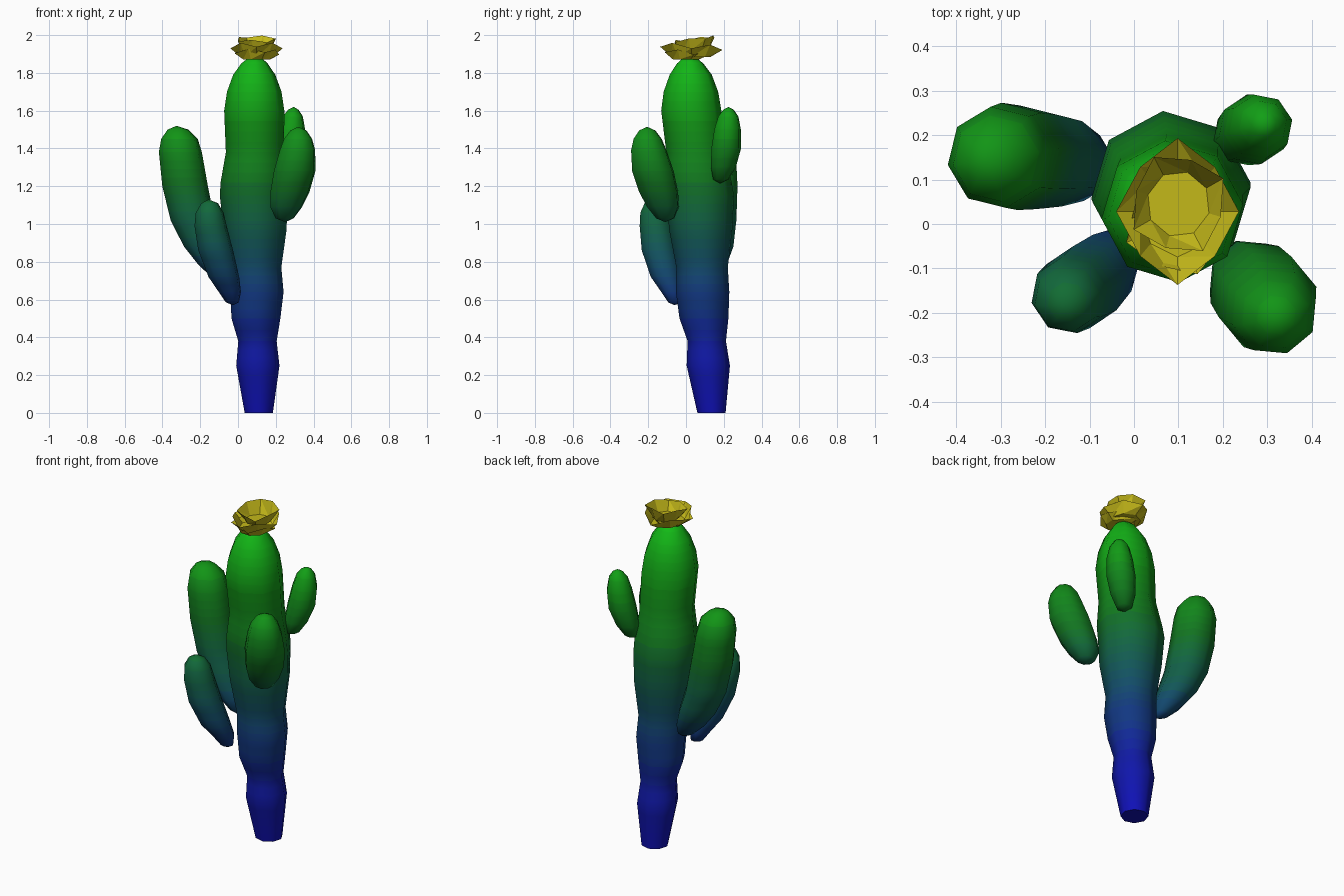
import bpy, math
from mathutils import Vector

if "Cube" in bpy.data.objects:
    bpy.data.objects.remove(bpy.data.objects["Cube"])

SIDES = 8
BANDS = 40
HEIGHT = 1.9


def material(name, rgb):
    m = bpy.data.materials.new(name)
    m.diffuse_color = (*rgb, 1)
    m.use_nodes = True
    m.node_tree.nodes["Principled BSDF"].inputs["Base Color"].default_value = m.diffuse_color
    return m


# Height gradient: blue foot, teal waist, green crown
STOPS = [(0.0, (0.005, 0.005, 0.48)), (0.35, (0.005, 0.01, 0.36)),
         (0.65, (0.006, 0.045, 0.19)), (0.95, (0.006, 0.11, 0.07)),
         (1.2, (0.006, 0.17, 0.015)), (1.5, (0.006, 0.3, 0.008)),
         (1.9, (0.006, 0.5, 0.008))]


def gradient(z):
    for (z0, a), (z1, b) in zip(STOPS, STOPS[1:]):
        if z <= z1:
            return Vector(a).lerp(Vector(b), (z - z0) / (z1 - z0))
    return STOPS[-1][1]


SKIN = [material(f"skin_{i}", gradient((i + 0.5) * HEIGHT / BANDS)) for i in range(BANDS)]


def finish(name, verts, faces, mats):
    me = bpy.data.meshes.new(name)
    me.from_pydata(verts, [], faces)
    for m in mats:
        me.materials.append(m)
    ob = bpy.data.objects.new(name, me)
    bpy.context.collection.objects.link(ob)
    return ob


def stem(name, rings, turn=0.0):
    """Loft through (x, y, z, radius); radius 0 is a pole, otherwise a flat cap."""
    path = []
    for a, b in zip(rings, rings[1:]):
        a, b = Vector(a), Vector(b)
        n = max(1, round(abs(b.z - a.z) / 0.05))
        path += [a.lerp(b, i / n) for i in range(n)]
    path.append(Vector(rings[-1]))
    verts, loops, faces = [], [], []
    for x, y, z, r in path:
        k = 1 if r < 1e-4 else SIDES
        loops.append(list(range(len(verts), len(verts) + k)))
        for i in range(k):
            t = turn + i * math.tau / SIDES
            verts.append((x + r * math.cos(t), y + r * math.sin(t), z))
    for lo, hi in zip(loops, loops[1:]):
        for i in range(SIDES):
            j = (i + 1) % SIDES
            if len(lo) == 1:
                faces.append((lo[0], hi[j], hi[i]))
            elif len(hi) == 1:
                faces.append((lo[i], lo[j], hi[0]))
            else:
                faces.append((lo[i], lo[j], hi[j], hi[i]))
    if len(loops[0]) > 1:
        faces.append(tuple(reversed(loops[0])))
    ob = finish(name, verts, faces, SKIN)
    for p in ob.data.polygons:
        p.material_index = min(BANDS - 1, max(0, int(p.center.z / HEIGHT * BANDS)))
    bpy.ops.object.select_all(action='DESELECT')
    ob.select_set(True)
    bpy.context.view_layer.objects.active = ob
    bpy.ops.object.shade_smooth_by_angle(angle=math.radians(65))
    return ob


# Trunk with its waisted segments and domed crown
stem("trunk", [
    (.11, .135, 0, .075), (.105, .118, .25, .115), (.103, .11, .38, .102),
    (.095, .095, .5, .13), (.1, .088, .64, .142), (.093, .085, .77, .137),
    (.09, .078, .97, .168), (.083, .075, 1.15, .18), (.085, .065, 1.22, .178),
    (.09, .05, 1.38, .155), (.086, .028, 1.6, .16), (.086, .026, 1.7, .145),
    (.086, .025, 1.79, .112), (.087, .022, 1.85, .07), (.09, .02, 1.88, .035),
    (.09, .02, 1.89, 0)], turn=0.1)

# Four side arms
stem("left_arm", [
    (-.06, .12, .68, 0), (-.085, .122, .71, .045), (-.125, .133, .78, .082),
    (-.18, .145, .88, .107), (-.24, .15, 1.02, .118), (-.28, .152, 1.2, .122),
    (-.305, .15, 1.38, .115), (-.31, .147, 1.45, .098), (-.318, .146, 1.5, .055),
    (-.325, .145, 1.52, 0)], turn=0.15)
stem("front_left_arm", [
    (-.025, -.06, .57, 0), (-.03, -.06, .585, .035), (-.043, -.072, .64, .06),
    (-.075, -.105, .72, .083), (-.118, -.142, .86, .094), (-.145, -.16, .99, .087),
    (-.15, -.168, 1.06, .075), (-.15, -.175, 1.11, .045), (-.155, -.178, 1.13, 0)], turn=0.2)
stem("front_right_arm", [
    (.25, -.11, 1.01, 0), (.247, -.11, 1.03, .05), (.255, -.122, 1.09, .088),
    (.275, -.145, 1.17, .108), (.3, -.175, 1.28, .115), (.315, -.197, 1.39, .098),
    (.318, -.203, 1.45, .078), (.32, -.205, 1.495, .045), (.32, -.206, 1.515, 0)], turn=0.3)
stem("back_right_arm", [
    (.22, .18, 1.215, 0), (.226, .185, 1.235, .042), (.244, .198, 1.3, .067),
    (.27, .213, 1.4, .08), (.285, .22, 1.5, .072), (.29, .224, 1.57, .054),
    (.293, .225, 1.605, .028), (.295, .225, 1.62, 0)], turn=0.2)

# Faceted blossom: three nested ragged cups
YELLOW = material("blossom_yellow", (0.55, 0.48, 0.01))


def cup(name, centre, rx, ry, z_base, z_rim, jag, tilt, turn):
    cx, cy = centre
    n = 8
    verts = [(cx, cy, z_base)]
    for scale, lift in ((0.62, 0.0), (1.0, 1.0)):
        for i in range(n):
            t = turn + i * math.tau / n
            s = scale * (1.0 if i % 2 == 0 or lift == 0 else 0.86)
            dx, dy = rx * s * math.cos(t), ry * s * math.sin(t)
            z = z_base + lift * (z_rim - z_base) + lift * (jag if i % 2 else -jag)
            verts.append((cx + dx, cy + dy, z + lift * tilt * dy))
    faces = []
    for i in range(n):
        j = (i + 1) % n
        faces.append((0, 1 + i, 1 + j))
        faces.append((1 + i, 1 + j, 1 + n + j))
        faces.append((1 + i, 1 + n + j, 1 + n + i))
    return finish(name, verts, faces, [YELLOW])


cup("blossom_outer_petals", (.1, .0), .125, .12, 1.872, 1.91, .01, -.08, .35)
cup("blossom_middle_petals", (.098, .028), .138, .165, 1.885, 1.942, .012, -.05, math.pi / 2)
cup("blossom_inner_petals", (.1, .045), .115, .12, 1.915, 1.98, .006, .12, .5)
